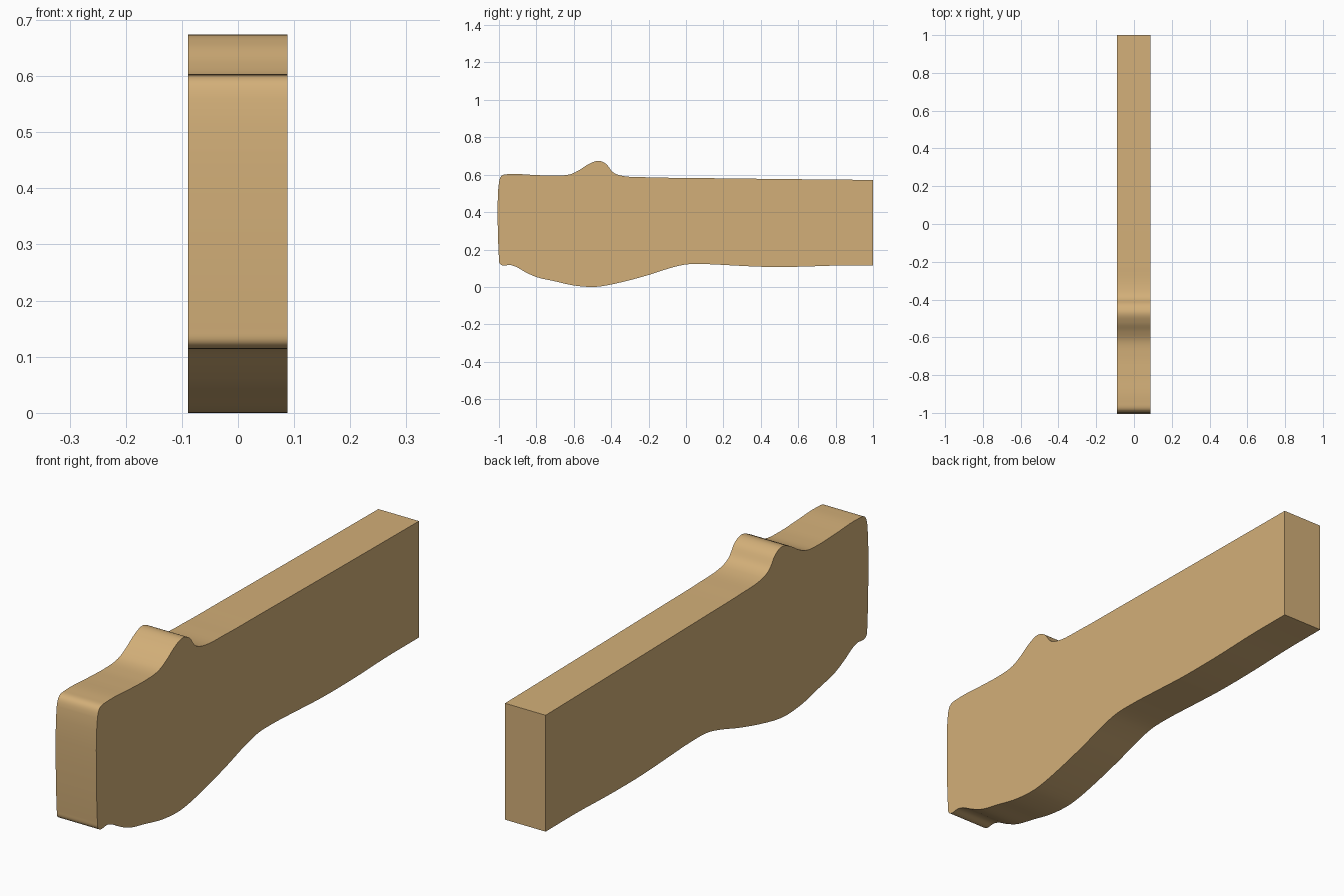
import bpy
import bmesh
import math
from mathutils import Vector
from mathutils.geometry import interpolate_bezier

cube = bpy.data.objects.get("Cube")
if cube:
    bpy.data.objects.remove(cube, do_unlink=True)

X_RIGHT, X_LEFT = -0.089, 0.088

# Side outline as (y, z): underside from back to front, then the top to the back
OUTLINE = [
    (1, .114), (.8, .114), (.6, .108), (.4, .108), (.25, .115), (.1, .122),
    (0, .12), (-.07, .105), (-.2, .064), (-.35, .024), (-.45, .004), (-.5, 0),
    (-.6, .008), (-.7, .03), (-.8, .053), (-.86, .08), (-.91, .108),
    (-.94, .117), (-.98, .115), (-.996, .125), (-1, .15),
    (-1, .56), (-.985, .595), (-.94, .603), (-.8, .598), (-.7, .595),
    (-.62, .602), (-.57, .625), (-.52, .657), (-.47, .674), (-.43, .66),
    (-.39, .613), (-.35, .596), (-.2, .586), (0, .583), (.5, .577), (1, .572),
]


def smooth_path(points, steps):
    """Round an open path with bezier pieces, keeping long runs straight."""
    pts = [Vector((0, y, z)) for y, z in points]
    dirs = [(b - a).normalized() for a, b in zip(pts, pts[1:])]
    tangents = [dirs[0]] + [(a + b).normalized() for a, b in zip(dirs, dirs[1:])] + [dirs[-1]]
    path = [pts[0]]
    for i, (a, b) in enumerate(zip(pts, pts[1:])):
        reach = min((b - a).length, 0.2) / 3
        piece = interpolate_bezier(a, a + tangents[i] * reach,
                                   b - tangents[i + 1] * reach, b, steps)
        path.extend(piece[1:])
    return path


# Wood colour
wood = bpy.data.materials.new("light_wood")
wood.use_nodes = True
colour = (0.65, 0.43, 0.19, 1)
wood.diffuse_color = colour
shader = wood.node_tree.nodes["Principled BSDF"]
shader.inputs["Base Color"].default_value = colour
shader.inputs["Roughness"].default_value = 0.7

# Shaped plank: outline extruded across its thickness
bm = bmesh.new()
face = bm.faces.new([bm.verts.new((X_RIGHT, p.y, p.z)) for p in smooth_path(OUTLINE, 7)])
extruded = bmesh.ops.extrude_face_region(bm, geom=[face], use_keep_orig=True)
side = [v for v in extruded["geom"] if isinstance(v, bmesh.types.BMVert)]
bmesh.ops.translate(bm, verts=side, vec=(X_LEFT - X_RIGHT, 0, 0))
bmesh.ops.recalc_face_normals(bm, faces=bm.faces)
mesh = bpy.data.meshes.new("shaped_plank")
bm.to_mesh(mesh)
bm.free()
mesh.materials.append(wood)
plank = bpy.data.objects.new("shaped_plank", mesh)
bpy.context.collection.objects.link(plank)

bpy.ops.object.select_all(action='DESELECT')
plank.select_set(True)
bpy.context.view_layer.objects.active = plank
bpy.ops.object.shade_smooth_by_angle(angle=math.radians(35))
